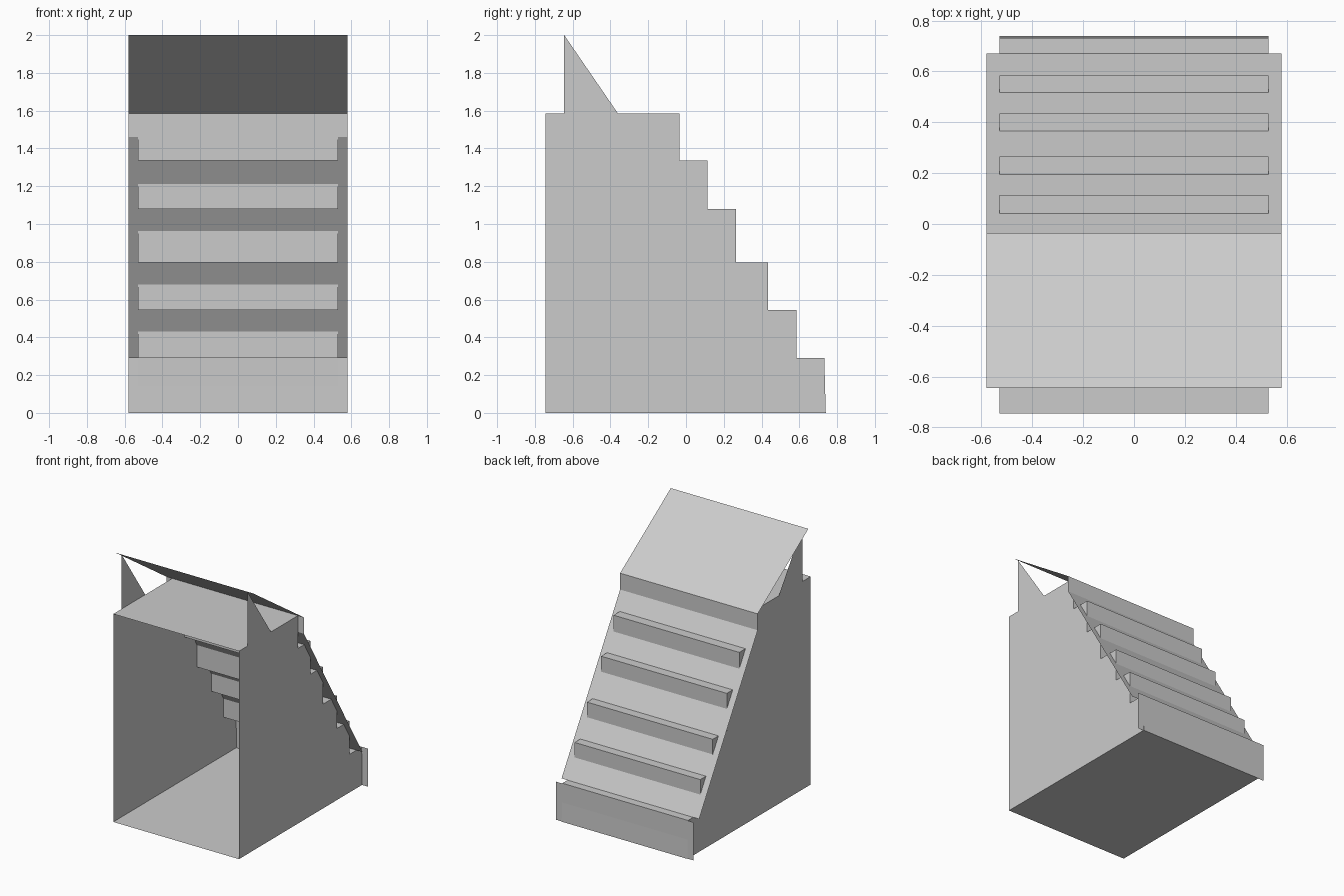
import bpy
import bmesh

cube = bpy.data.objects.get("Cube")
if cube:
    bpy.data.objects.remove(cube, do_unlink=True)

grey = bpy.data.materials.new("plain_grey")
grey.use_nodes = True
grey.diffuse_color = (0.6, 0.6, 0.6, 1)
grey.node_tree.nodes["Principled BSDF"].inputs["Base Color"].default_value = (0.6, 0.6, 0.6, 1)

BODY, COVER = 0.53, 0.58          # half widths
BACK, DECK, PEAK = -0.745, 1.585, 2.0
NOSE = -0.035                     # y of the uppermost riser


def finish(name, bm):
    mesh = bpy.data.meshes.new(name)
    bm.to_mesh(mesh)
    bm.free()
    mesh.materials.append(grey)
    obj = bpy.data.objects.new(name, mesh)
    bpy.context.collection.objects.link(obj)


def sheet(name, profile, half):
    """Thin sheet: an open (y, z) profile swept across x."""
    bm = bmesh.new()
    rows = [[bm.verts.new((x, y, z)) for x in (half, -half)] for y, z in profile]
    for a, b in zip(rows, rows[1:]):
        bm.faces.new((a[0], a[1], b[1], b[0]))
    finish(name, bm)


def panel(name, outline, x):
    """Flat upright panel from a closed (y, z) outline."""
    bm = bmesh.new()
    face = bm.faces.new([bm.verts.new((x, y, z)) for y, z in outline])
    face.normal_update()
    if face.normal.x * x < 0:
        face.normal_flip()
    finish(name, bm)


# Stair profile, from the deck down to the ground
steps = [(0.115, 1.335), (0.265, 1.08), (0.435, 0.795), (0.585, 0.545), (0.732, 0.29)]
stairs = [(NOSE, DECK)]
for nose, height in steps:
    stairs += [(stairs[-1][0], height), (nose, height)]
stairs.append((0.74, 0))

# Deck with stairs, and floor
sheet("deck_and_stairs", [(BACK, DECK)] + stairs, BODY)
sheet("floor", [(0.74, 0), (BACK, 0)], BODY)

# Side panels with a pointed peak that carries the lid
outline = [(BACK, 0), (BACK, DECK), (-0.645, DECK), (-0.645, PEAK), (-0.36, DECK)] + stairs
for side, x in (("left", BODY), ("right", -BODY)):
    panel(side + "_side_panel", outline, x)

# Wider cover: sloped lid, short flap and long ramp
sheet("lid_and_ramp", [(-0.645, PEAK), (NOSE, DECK), (NOSE, 1.46), (0.67, 0.29)], COVER)

# Wide apron in front of the lowest step
sheet("apron", [(0.736, 0.29), (0.736, 0)], COVER)
